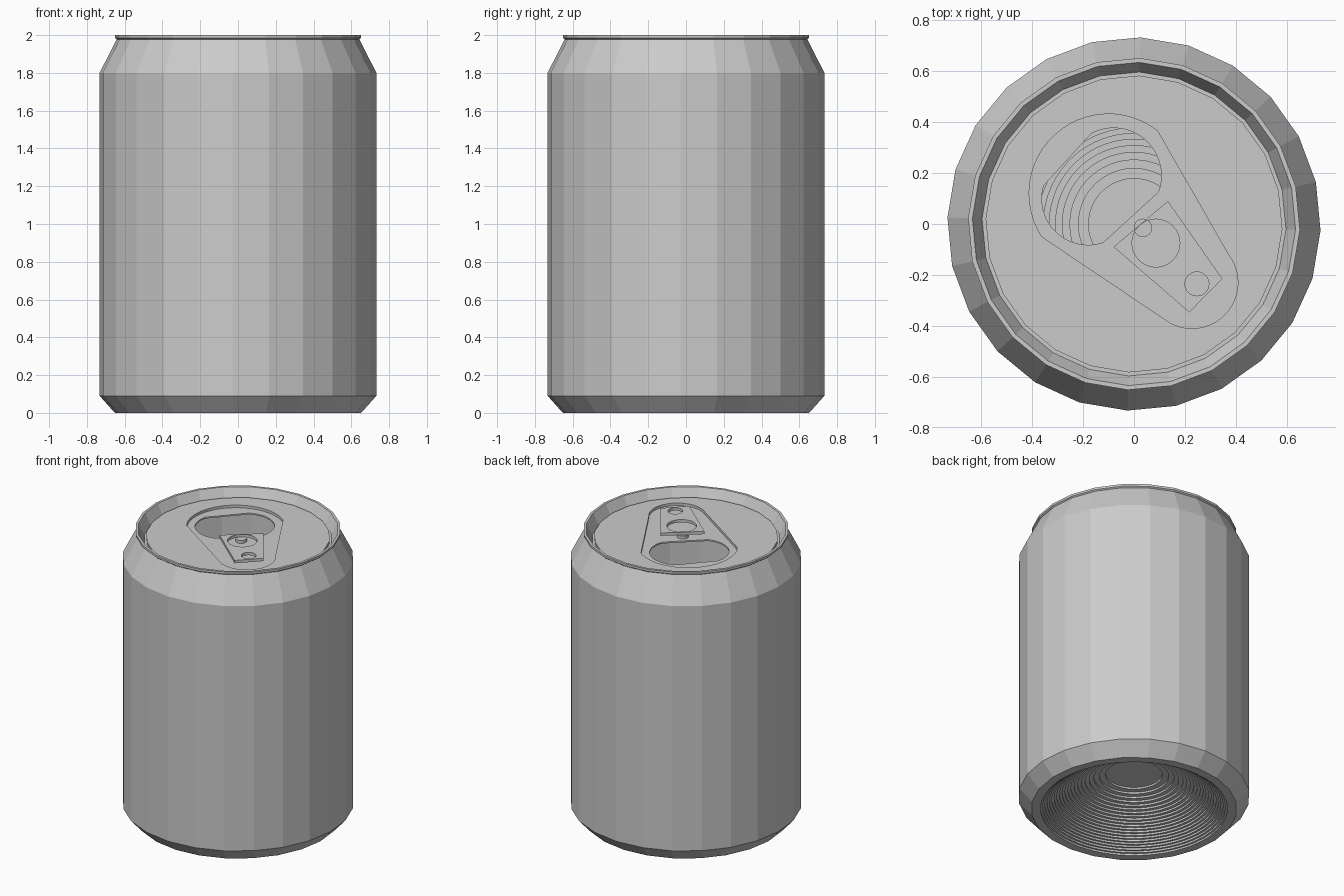
import bpy, bmesh, math

cube = bpy.data.objects.get("Cube")
if cube:
    bpy.data.objects.remove(cube, do_unlink=True)

SIDES = 24
TURN = math.radians(-2)

metal = bpy.data.materials.new("aluminium_grey")
metal.use_nodes = True
metal.diffuse_color = (0.6, 0.6, 0.6, 1)
metal.node_tree.nodes["Principled BSDF"].inputs["Base Color"].default_value = (0.6, 0.6, 0.6, 1)


def add_object(name, mesh):
    mesh.materials.clear()
    mesh.materials.append(metal)
    ob = bpy.data.objects.new(name, mesh)
    bpy.context.scene.collection.objects.link(ob)
    return ob


def lathe(name, profile, sides, cap_start=False):
    """Turn (radius, height) points around z."""
    bm = bmesh.new()
    rings = []
    for r, z in profile:
        angles = [TURN + math.tau * i / sides for i in range(sides)]
        rings.append([bm.verts.new((r * math.cos(a), r * math.sin(a), z)) for a in angles])
    for a, b in zip(rings, rings[1:]):
        for i in range(sides):
            j = (i + 1) % sides
            bm.faces.new((a[i], a[j], b[j], b[i]))
    if cap_start:
        bm.faces.new(rings[0][::-1])
    mesh = bpy.data.meshes.new(name)
    bm.to_mesh(mesh)
    bm.free()
    return add_object(name, mesh)


def arc(cx, cy, r, start, end, steps=24):
    """Points on an arc, angles in degrees."""
    angles = [math.radians(start + (end - start) * i / steps) for i in range(steps + 1)]
    return [(cx + r * math.cos(a), cy + r * math.sin(a)) for a in angles]


def circle(cx, cy, r, steps=32, start=0):
    return arc(cx, cy, r, start, start + 360, steps)[:-1]


def plate(name, loops, bottom, top):
    """Flat plate; the first loop is the outline, the others are holes."""
    curve = bpy.data.curves.new(name + "_outline", 'CURVE')
    curve.dimensions = '2D'
    curve.fill_mode = 'BOTH'
    curve.extrude = (top - bottom) / 2
    for loop in loops:
        spline = curve.splines.new('POLY')
        spline.points.add(len(loop) - 1)
        for point, (x, y) in zip(spline.points, loop):
            point.co = (x, y, 0, 1)
        spline.use_cyclic_u = True
    temp = bpy.data.objects.new(name + "_temp", curve)
    mesh = bpy.data.meshes.new_from_object(temp)
    bpy.data.objects.remove(temp)
    bpy.data.curves.remove(curve)
    mesh.name = name
    bm = bmesh.new()
    bm.from_mesh(mesh)
    bmesh.ops.remove_doubles(bm, verts=bm.verts, dist=1e-5)
    bmesh.ops.recalc_face_normals(bm, faces=bm.faces)
    for f in bm.faces:
        f.smooth = False
        f.material_index = 0
    bm.to_mesh(mesh)
    bm.free()
    ob = add_object(name, mesh)
    ob.location.z = (bottom + top) / 2
    return ob


# Faceted wall with chamfered foot, sloped shoulder, lip and inner groove
lathe("can_body", [
    (0.595, 0), (0.652, 0), (0.733, 0.09), (0.733, 1.8), (0.643, 1.978),
    (0.652, 1.985), (0.652, 2.0), (0.635, 2.0), (0.597, 1.925), (0.57, 1.925),
], SIDES)

# Stepped dome pressed up into the base
STEPS, DOME = 21, 0.26
dome = []
for k in range(STEPS + 1):
    r = math.sqrt(0.18 ** 2 + (0.605 ** 2 - 0.18 ** 2) * k / STEPS)
    z = DOME * (1 - k / STEPS)
    dome.append((r, z))
    if k < STEPS:
        dome.append((r, DOME * (1 - (k + 1) / STEPS)))
lathe("base_dome", dome, 64, cap_start=True)

# Lid with a teardrop recess and the drinking opening
recess = arc(-0.10, 0.12, 0.312, 52, 213) + arc(0.228, -0.23, 0.18, 232, 398)
opening = arc(-0.08, 0.19, 0.187, -20, 118) + arc(-0.18, 0.10, 0.182, 164, 289)
plate("lid", [circle(0, 0, 0.583, SIDES, -2), recess], 1.93, 1.948)
plate("lid_recess_floor", [recess, opening], 1.92, 1.93)

# Pull tab with two holes, held on a rivet
tab = [(0.133, 0.09), (-0.08, -0.09), (0.217, -0.347), (0.347, -0.215)]
plate("pull_tab", [tab, circle(0.086, -0.075, 0.094), circle(0.247, -0.235, 0.047)], 1.95, 1.97)
plate("tab_rivet", [circle(0.035, -0.015, 0.036, 24)], 1.925, 1.951)
